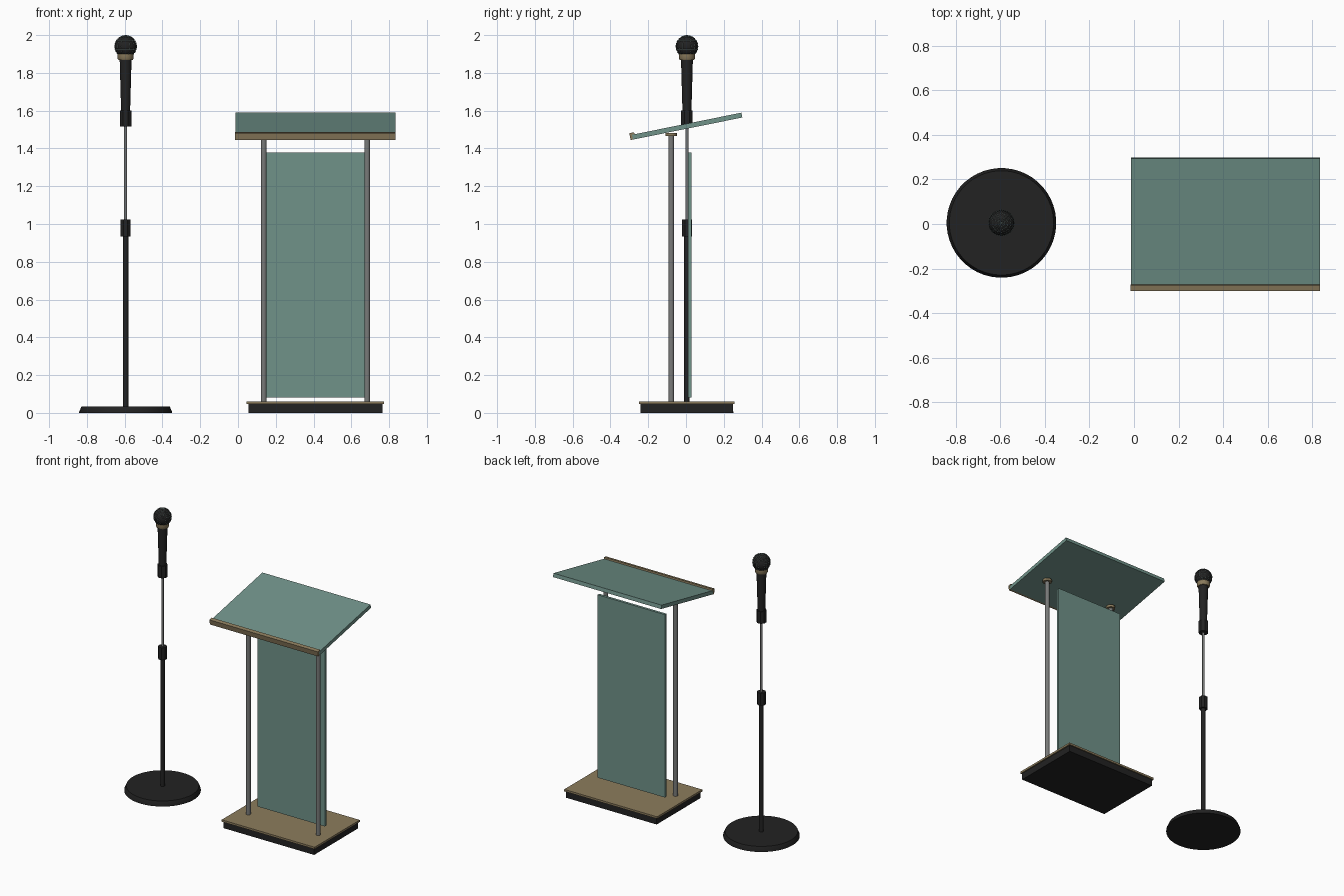
import bpy, bmesh, math
from mathutils import Vector

if "Cube" in bpy.data.objects:
    bpy.data.objects.remove(bpy.data.objects["Cube"])


def mat(name, rgb):
    m = bpy.data.materials.new(name)
    m.diffuse_color = (*rgb, 1)
    m.use_nodes = True
    m.node_tree.nodes["Principled BSDF"].inputs["Base Color"].default_value = m.diffuse_color
    return m


BLACK = mat("black", (0.016, 0.016, 0.016))
TEAL = mat("teal_glass", (0.162, 0.288, 0.25))
TAN = mat("bronze", (0.262, 0.202, 0.109))
STEEL = mat("steel", (0.19, 0.195, 0.19))
WIRE = mat("grille_wire", (0.25, 0.34, 0.32))


def make(name, bm, material, smooth=False):
    bmesh.ops.recalc_face_normals(bm, faces=bm.faces)
    me = bpy.data.meshes.new(name)
    bm.to_mesh(me)
    bm.free()
    me.materials.append(material)
    ob = bpy.data.objects.new(name, me)
    bpy.context.collection.objects.link(ob)
    if smooth:
        bpy.ops.object.select_all(action='DESELECT')
        ob.select_set(True)
        bpy.context.view_layer.objects.active = ob
        bpy.ops.object.shade_smooth_by_angle(angle=math.radians(35))
    return ob


def lathe(name, x, y, profile, sides, material, smooth=False):
    """Capped solid of revolution from (radius, z) pairs."""
    bm = bmesh.new()
    rings = []
    for r, z in profile:
        rings.append([bm.verts.new((x + r * math.cos(a), y + r * math.sin(a), z))
                      for a in (math.tau * (i + 0.5) / sides for i in range(sides))])
    for lo, hi in zip(rings, rings[1:]):
        for i in range(sides):
            j = (i + 1) % sides
            bm.faces.new((lo[i], lo[j], hi[j], hi[i]))
    bm.faces.new(rings[0])
    bm.faces.new(rings[-1])
    return make(name, bm, material, smooth)


def prism(name, x0, x1, yz, material):
    """Side profile of (y, z) points extruded along x."""
    bm = bmesh.new()
    face = bm.faces.new([bm.verts.new((x0, y, z)) for y, z in yz])
    ext = bmesh.ops.extrude_face_region(bm, geom=[face])
    moved = [g for g in ext["geom"] if isinstance(g, bmesh.types.BMVert)]
    bmesh.ops.translate(bm, verts=moved, vec=(x1 - x0, 0, 0))
    return make(name, bm, material)


def box(name, x0, x1, y0, y1, z0, z1, material):
    return prism(name, x0, x1, [(y0, z0), (y1, z0), (y1, z1), (y0, z1)], material)


# --- Microphone stand ---
MX, MY = -0.595, 0.005
lathe("stand_base", MX, MY, [(0.246, 0), (0.246, 0.006), (0.234, 0.034)], 48, BLACK, True)
lathe("stand_lower_tube", MX, MY, [(0.015, 0.034), (0.015, 0.94)], 12, BLACK, True)
lathe("stand_clutch", MX, MY, [(0.029, 0.935), (0.029, 1.023)], 8, BLACK)
lathe("stand_upper_rod", MX, MY, [(0.008, 1.02), (0.008, 1.53)], 12, STEEL, True)
lathe("microphone_clip", MX, MY, [(0.033, 1.517), (0.033, 1.602)], 8, BLACK)
lathe("microphone_handle", MX, MY, [(0.024, 1.59), (0.03, 1.8), (0.032, 1.872)], 16, BLACK, True)
lathe("microphone_ring", MX, MY, [(0.038, 1.868), (0.043, 1.876), (0.043, 1.9)], 24, TAN, True)

# Ball head with a fine wire grille
for name, r, material in (("microphone_ball", 0.0585, BLACK), ("microphone_grille", 0.0595, WIRE)):
    bm = bmesh.new()
    bmesh.ops.create_uvsphere(bm, u_segments=16, v_segments=12, radius=r)
    bmesh.ops.translate(bm, verts=bm.verts, vec=(MX, MY, 1.94))
    ob = make(name, bm, material, material is BLACK)
    if material is WIRE:
        mod = ob.modifiers.new("wire", 'WIREFRAME')
        mod.thickness = 0.0012

# --- Lectern ---
LX = 0.41
box("lectern_base", LX - 0.355, LX + 0.355, -0.24, 0.25, 0, 0.046, BLACK)
box("lectern_base_top", LX - 0.364, LX + 0.364, -0.248, 0.258, 0.046, 0.06, TAN)
box("front_panel", LX - 0.264, LX + 0.264, 0.01, 0.028, 0.082, 1.378, TEAL)
for side, s in (("left", -1), ("right", 1)):
    lathe(side + "_post", LX + s * 0.274, -0.078, [(0.0155, 0.06), (0.0155, 1.468)], 16, STEEL, True)
    lathe(side + "_post_cap", LX + s * 0.274, -0.078, [(0.03, 1.466), (0.03, 1.483)], 20, TAN, True)

# Sloping desk and its lip share one tilted side frame
TILT = math.radians(11.4)
U = Vector((math.cos(TILT), math.sin(TILT)))
N = Vector((-math.sin(TILT), math.cos(TILT)))


def tilted(points):
    return [tuple(Vector((-0.281, 1.447)) + U * u + N * n) for u, n in points]


prism("desk_top", LX - 0.424, LX + 0.424,
      tilted([(0, 0), (0.591, 0), (0.591, 0.026), (0, 0.026)]), TEAL)
prism("desk_lip", LX - 0.425, LX + 0.425,
      tilted([(-0.012, 0), (0, 0), (0, 0.026), (0.014, 0.026), (0.014, 0.037), (-0.012, 0.037)]), TAN)
